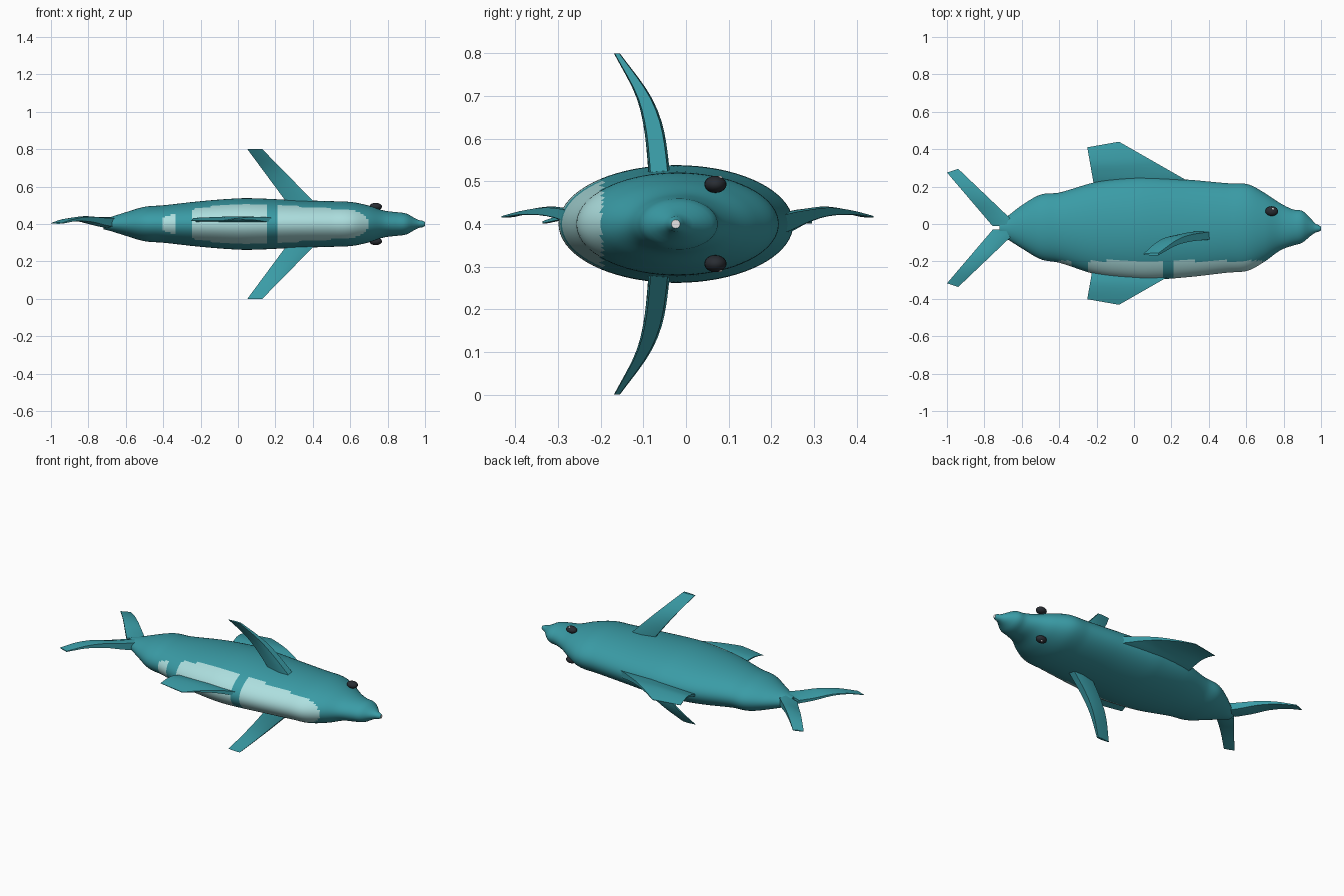
import bpy, bmesh, math
from mathutils import Vector

if "Cube" in bpy.data.objects:
    bpy.data.objects.remove(bpy.data.objects["Cube"])


def material(name, rgb):
    m = bpy.data.materials.new(name)
    m.diffuse_color = (*rgb, 1)
    m.use_nodes = True
    m.node_tree.nodes["Principled BSDF"].inputs["Base Color"].default_value = m.diffuse_color
    return m


TEAL = material("teal skin", (0.042, 0.33, 0.38))
PALE = material("pale belly", (0.42, 0.74, 0.74))
DARK = material("dark eye", (0.022, 0.026, 0.033))
WHITE = material("white", (0.95, 0.95, 0.95))


def finish(name, bm, mats, angle=40):
    bmesh.ops.recalc_face_normals(bm, faces=bm.faces)
    me = bpy.data.meshes.new(name)
    bm.to_mesh(me)
    bm.free()
    ob = bpy.data.objects.new(name, me)
    bpy.context.collection.objects.link(ob)
    for m in mats:
        me.materials.append(m)
    bpy.ops.object.select_all(action='DESELECT')
    bpy.context.view_layer.objects.active = ob
    ob.select_set(True)
    bpy.ops.object.shade_smooth_by_angle(angle=math.radians(angle))
    return ob


def smooth(points, x):
    """Cubic curve through rows of (x, values...)."""
    n = len(points)
    i = max(k for k in range(n - 1) if points[k][0] <= x + 1e-9)

    def slope(k, c):
        a, b = points[max(k - 1, 0)], points[min(k + 1, n - 1)]
        return (b[c] - a[c]) / (b[0] - a[0])
    p, q = points[i], points[i + 1]
    h = q[0] - p[0]
    t = (x - p[0]) / h
    return [(2*t**3 - 3*t*t + 1) * p[c] + (t**3 - 2*t*t + t) * h * slope(i, c)
            + (3*t*t - 2*t**3) * q[c] + (t**3 - t*t) * h * slope(i + 1, c)
            for c in range(1, len(p))]


# Body stations: x, lowest y, highest y, half thickness in z
STATIONS = [
    (-0.72, -0.06, 0.02, 0.028), (-0.68, -0.08, 0.04, 0.038),
    (-0.6, -0.13, 0.10, 0.063), (-0.5, -0.188, 0.157, 0.092),
    (-0.4, -0.207, 0.168, 0.1), (-0.2, -0.27, 0.225, 0.122),
    (0.0, -0.296, 0.25, 0.137), (0.1, -0.298, 0.25, 0.137),
    (0.3, -0.283, 0.236, 0.128), (0.5, -0.26, 0.218, 0.122),
    (0.61, -0.249, 0.212, 0.117), (0.7, -0.2, 0.165, 0.098),
    (0.78, -0.142, 0.112, 0.072), (0.85, -0.115, 0.078, 0.063),
    (0.9, -0.1, 0.07, 0.056), (0.94, -0.067, 0.035, 0.034),
    (0.97, -0.046, 0.002, 0.02), (0.985, -0.042, -0.005, 0.018),
    (1.0, -0.034, -0.014, 0.01)]

bm = bmesh.new()
LONG, AROUND = 120, 72
rings = []
for i in range(LONG + 1):
    x = -0.72 + 1.72 * i / LONG
    lo, hi, hz = smooth(STATIONS, x)
    rings.append([bm.verts.new((x, (lo + hi) / 2 + (hi - lo) / 2 * math.cos(a),
                                0.4 + hz * math.sin(a)))
                  for a in (2 * math.pi * k / AROUND for k in range(AROUND))])
for r, s in zip(rings, rings[1:]):
    for k in range(AROUND):
        j = (k + 1) % AROUND
        bm.faces.new((r[k], r[j], s[j], s[k]))
# Pale belly patches split by teal bands
for f in bm.faces:
    c = f.calc_center_median()
    patch = any(a < c.x < b for a, b in
                ((-0.40, -0.335), (-0.24, 0.155), (0.215, 0.74)))
    if patch and c.y < -0.197:
        f.material_index = 1
bm.faces.new(rings[0])
bm.faces.new(rings[-1]).material_index = 2
finish("body", bm, (TEAL, PALE, WHITE))


def fin(name, lead, trail, axis, profile, flip=None):
    """Loft from root to tip; profile rows are (u, offset on axis, thickness)."""
    bm = bmesh.new()
    ax = Vector(axis)
    steps, rows = 12, []
    for i in range(steps + 1):
        u = i / steps
        off, th = smooth(profile, u)
        a = Vector(lead[0]).lerp(Vector(lead[1]), u) + ax * off
        b = Vector(trail[0]).lerp(Vector(trail[1]), u) + ax * off
        section = ((0, 0.8), (0.4, 1), (1, 0.3), (1, -0.3), (0.4, -1), (0, -0.8))
        rows.append([bm.verts.new(a.lerp(b, t) + ax * (w * th / 2))
                     for t, w in section])
    for r, s in zip(rows, rows[1:]):
        for k in range(6):
            j = (k + 1) % 6
            bm.faces.new((r[k], r[j], s[j], s[k]))
    bm.faces.new(rows[0])
    bm.faces.new(rows[-1])
    if flip:
        index, centre = flip
        for v in bm.verts:
            v.co[index] = 2 * centre - v.co[index]
    finish(name, bm, (TEAL,), 35)


UP = (0, 0, 1)
# Side fins, mirrored across the body's middle plane
for name, flip in (("left_side_fin", None), ("right_side_fin", (2, 0.4))):
    fin(name, ((0.444, 0, 0.48), (0.13, 0, 0.8)), ((0.287, 0, 0.48), (0.05, 0, 0.8)),
        (0, 1, 0), [(0, -0.062, 0.05), (0.16, -0.064, 0.05), (0.47, -0.077, 0.045),
                    (0.7, -0.102, 0.034), (1, -0.162, 0.014)], flip)
# Back and belly fins
for name, flip in (("back_fin", None), ("belly_fin", (1, 0.004))):
    fin(name, ((0.34, 0.2, 0), (-0.08, 0.44, 0)), ((-0.213, 0.2, 0), (-0.25, 0.41, 0)),
        UP, [(0, 0.39, 0.055), (0.2, 0.406, 0.05), (0.35, 0.418, 0.036),
             (0.56, 0.429, 0.024), (0.8, 0.427, 0.011), (1, 0.417, 0.004)], flip)
# Forked tail
for name, flip in (("upper_tail_fin", None), ("lower_tail_fin", (1, -0.021))):
    fin(name, ((-0.62, -0.01, 0), (-0.94, 0.295, 0)), ((-0.755, -0.012, 0), (-1, 0.275, 0)),
        UP, [(0, 0.405, 0.062), (0.25, 0.412, 0.05), (0.5, 0.425, 0.034),
             (0.75, 0.423, 0.019), (1, 0.404, 0.006)], flip)


def ball(name, centre, radii, mat):
    bm = bmesh.new()
    bmesh.ops.create_uvsphere(bm, u_segments=20, v_segments=12, radius=1)
    for v in bm.verts:
        v.co = Vector(c + r * p for c, r, p in zip(centre, radii, v.co))
    finish(name, bm, (mat,), 60)


# Eyes with a small glint
for side, s in (("left", 1), ("right", -1)):
    ball(side + "_eye", (0.736, 0.069, 0.4 + s * 0.093), (0.034, 0.026, 0.02), DARK)
    ball(side + "_eye_glint", (0.743, 0.08, 0.4 + s * 0.108), (0.007, 0.006, 0.005), WHITE)
